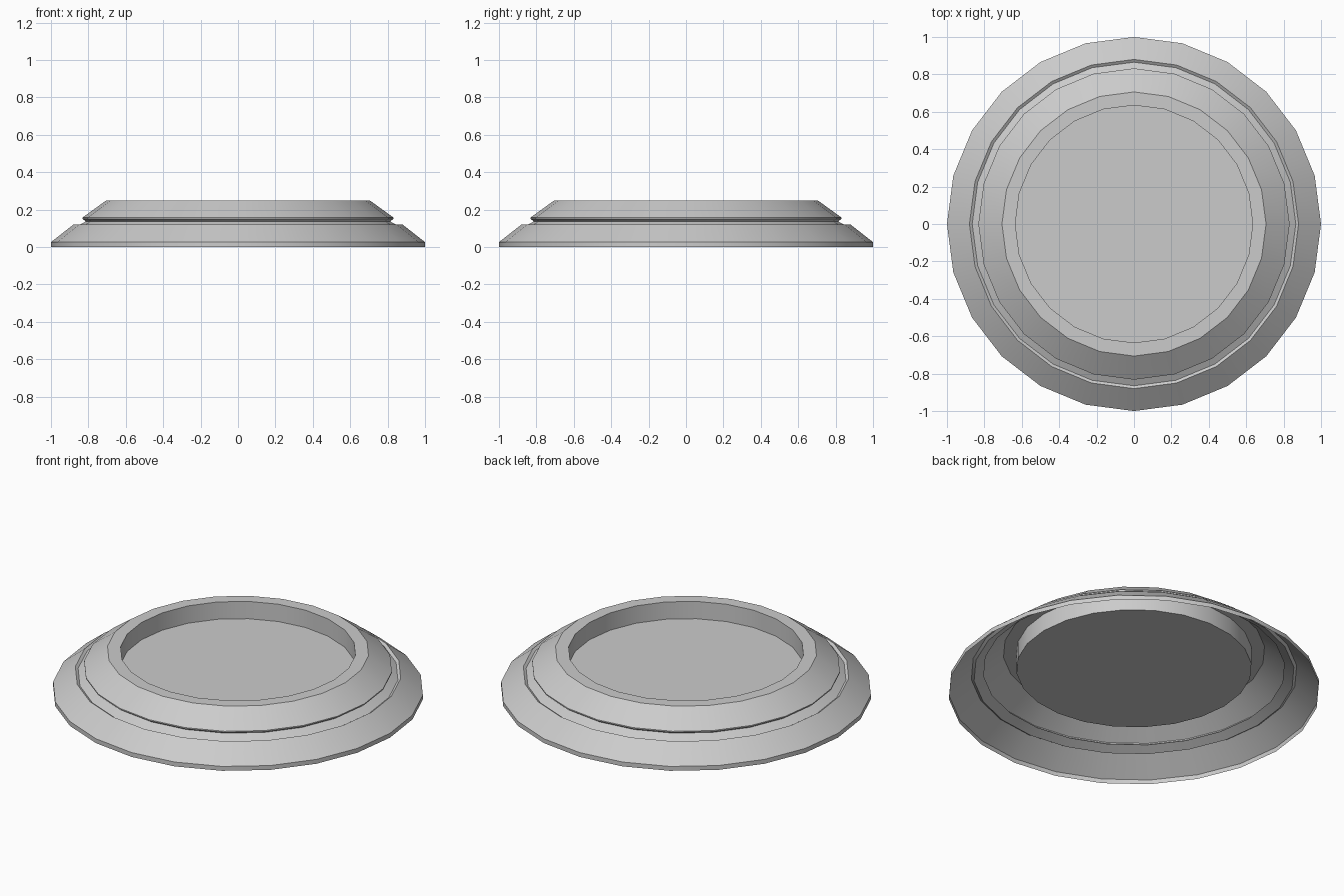
import bpy
import bmesh
import math
from mathutils import Matrix, Vector

SIDES = 24

cube = bpy.data.objects.get("Cube")
if cube:
    bpy.data.objects.remove(cube, do_unlink=True)

grey = bpy.data.materials.new("plain grey")
grey.use_nodes = True
colour = (0.6, 0.6, 0.6, 1)
grey.diffuse_color = colour
grey.node_tree.nodes["Principled BSDF"].inputs["Base Color"].default_value = colour


def lathe(name, profile):
    """Spin a (radius, height) profile around z as an open shell."""
    bm = bmesh.new()
    verts = [bm.verts.new((0, r, z)) for r, z in profile]
    edges = [bm.edges.new(pair) for pair in zip(verts, verts[1:])]
    bmesh.ops.spin(bm, geom=verts + edges, cent=(0, 0, 0), axis=(0, 0, 1),
                   angle=math.tau, steps=SIDES, use_merge=True)
    bmesh.ops.remove_doubles(bm, verts=bm.verts, dist=0.0001)
    # Close the last ring as the sunken floor
    r, z = profile[-1]
    rim = [e for e in bm.edges if e.is_boundary
           and all(abs(v.co.z - z) < 0.001 for v in e.verts)]
    floor = bmesh.ops.contextual_create(bm, geom=rim)["faces"]
    bmesh.ops.recalc_face_normals(bm, faces=bm.faces)
    if floor[0].normal.z < 0:
        bmesh.ops.reverse_faces(bm, faces=bm.faces)
    mesh = bpy.data.meshes.new(name)
    bm.to_mesh(mesh)
    bm.free()
    obj = bpy.data.objects.new(name, mesh)
    bpy.context.collection.objects.link(obj)
    mesh.materials.append(grey)
    bpy.ops.object.select_all(action="DESELECT")
    obj.select_set(True)
    bpy.context.view_layer.objects.active = obj
    bpy.ops.object.shade_smooth_by_angle(angle=math.radians(30))
    return obj


# Flared foot, narrow groove, overhanging collar, flat rim, well and floor
lathe("round_base", [
    (1.0, 0.0), (1.0, 0.026), (0.88, 0.12),
    (0.865, 0.11), (0.813, 0.137),
    (0.832, 0.15), (0.832, 0.157), (0.706, 0.248),
    (0.635, 0.248), (0.635, 0.145),
])
